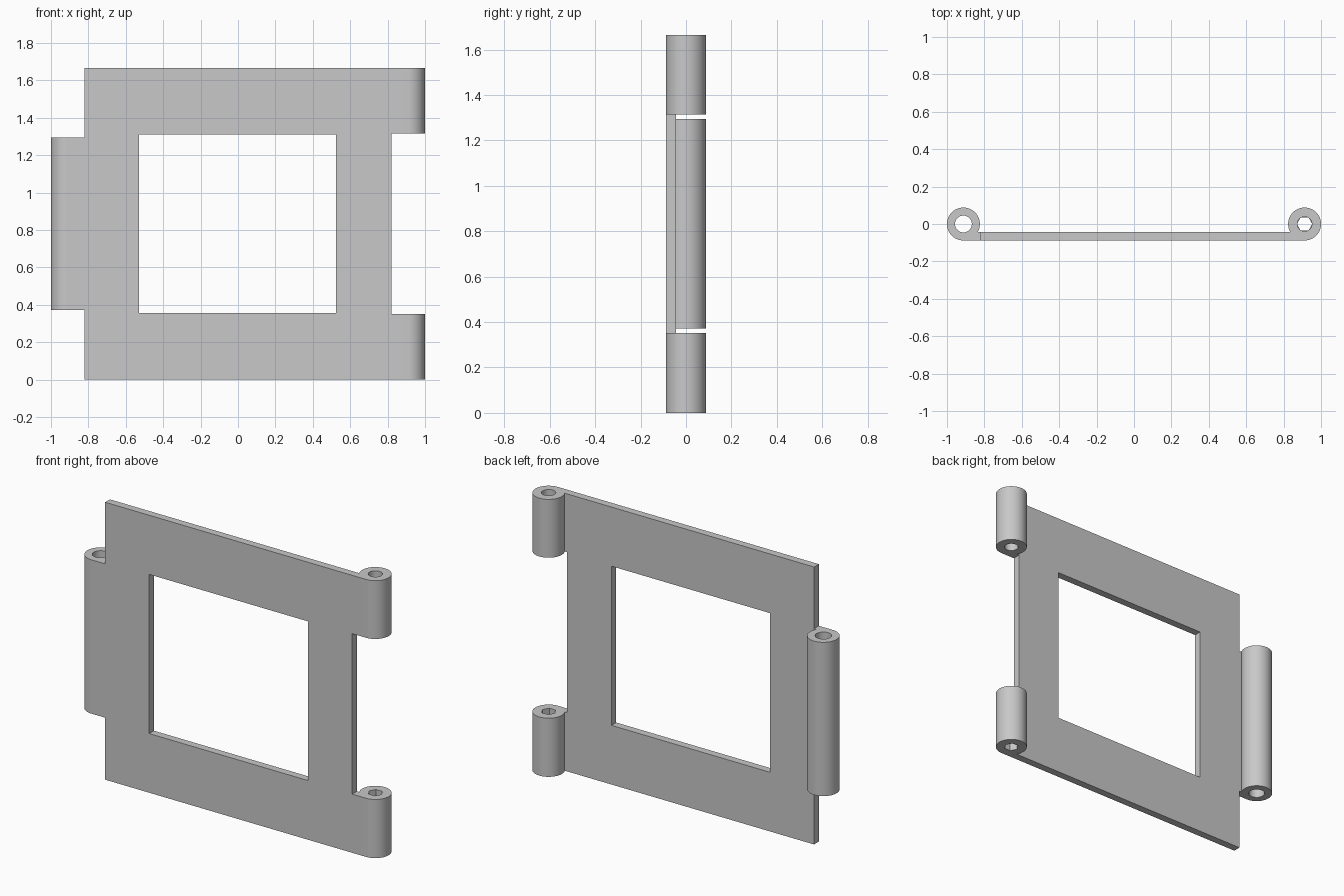
import bpy
from math import asin, cos, sin, pi, radians

cube = bpy.data.objects.get("Cube")
if cube:
    bpy.data.objects.remove(cube, do_unlink=True)

HEIGHT = 1.665
R = 0.088            # knuckle radius
PIN_X = 1 - R        # hinge axis distance from the centre
EDGE = 0.82          # half width of the plate
BACK = -0.043        # back face of the plate

steel = bpy.data.materials.new("plain grey")
steel.use_nodes = True
grey = (0.58, 0.58, 0.58, 1)
steel.diffuse_color = grey
steel.node_tree.nodes["Principled BSDF"].inputs["Base Color"].default_value = grey


def extrude(name, outlines, depth, location, rotation=(0, 0, 0)):
    """Fill outlines (outer first, then holes) and extrude them to a mesh."""
    curve = bpy.data.curves.new(name, 'CURVE')
    curve.dimensions = '2D'
    curve.fill_mode = 'BOTH'
    curve.extrude = depth / 2
    for pts in outlines:
        spline = curve.splines.new('POLY')
        spline.points.add(len(pts) - 1)
        for p, (x, y) in zip(spline.points, pts):
            p.co = (x, y, 0, 1)
        spline.use_cyclic_u = True
    obj = bpy.data.objects.new(name, curve)
    obj.location, obj.rotation_euler = location, rotation
    bpy.context.collection.objects.link(obj)
    bpy.ops.object.select_all(action='DESELECT')
    obj.select_set(True)
    bpy.context.view_layer.objects.active = obj
    bpy.ops.object.convert(target='MESH')
    obj = bpy.context.object
    obj.data.materials.clear()
    obj.data.materials.append(steel)
    bpy.ops.object.shade_smooth_by_angle(angle=radians(30))
    return obj


def rectangle(x0, x1, y0, y1):
    return [(x0, y0), (x1, y0), (x1, y1), (x0, y1)]


def knuckle(name, side, z0, z1, hole, sides=48):
    """Rolled barrel whose front runs tangentially into the plate."""
    start, end = pi + asin(-BACK / R), -pi / 2
    steps = 56
    angles = [start + (end - start) * i / steps for i in range(steps + 1)]
    outer = [(PIN_X + R * cos(a), R * sin(a)) for a in angles]
    outer += [(EDGE, -R), (EDGE, BACK)]
    bore = [(PIN_X + hole * cos(2 * pi * i / sides),
             hole * sin(2 * pi * i / sides)) for i in range(sides)]
    shape = [[(side * x, y) for x, y in loop] for loop in (outer, bore)]
    return extrude(name, shape, z1 - z0, (0, 0, (z0 + z1) / 2))


# Flat plate with its window
extrude("plate",
        [rectangle(-EDGE, EDGE, 0, HEIGHT), rectangle(-0.528, 0.525, 0.355, 1.31)],
        BACK + R, (0, (BACK - R) / 2, 0), (pi / 2, 0, 0))

# Hinge barrels: one long on one edge, two short on the other
knuckle("long_knuckle", -1, 0.372, 1.295, 0.045)
knuckle("upper_knuckle", 1, 1.315, HEIGHT, 0.039)
knuckle("lower_knuckle", 1, 0, 0.352, 0.041, sides=6)
